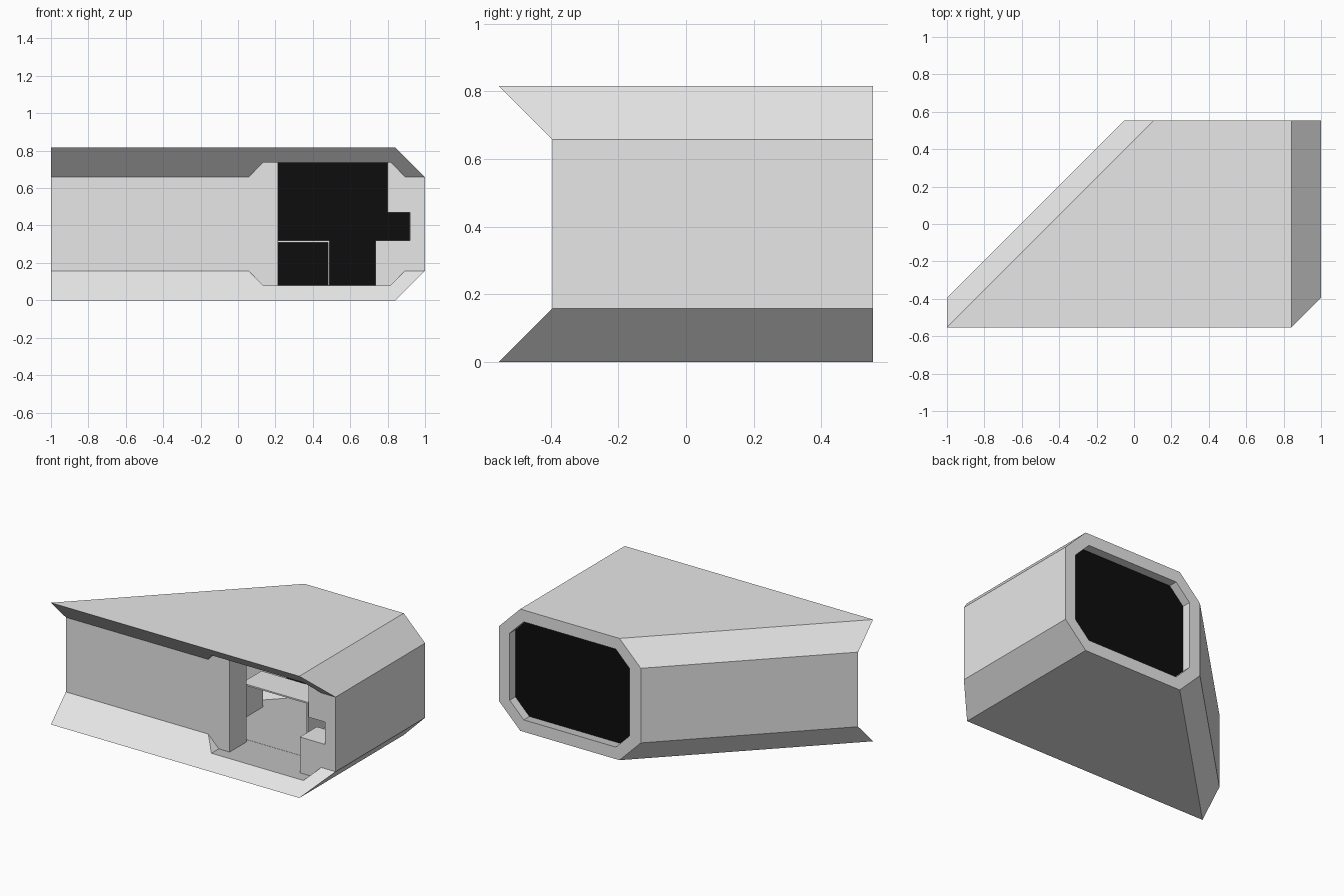
import bpy
import bmesh

cube = bpy.data.objects.get("Cube")
if cube:
    bpy.data.objects.remove(cube, do_unlink=True)


def material(name, value):
    m = bpy.data.materials.new(name)
    m.use_nodes = True
    color = (value, value, value, 1)
    m.diffuse_color = color
    m.node_tree.nodes["Principled BSDF"].inputs["Base Color"].default_value = color
    return m


shell_grey = material("light grey", 0.8)
floor_grey = material("floor grey", 0.53)
black = material("black", 0.004)


def loft(name, rings, mat):
    """Closed solid skinned through rings of equal point count."""
    bm = bmesh.new()
    loops = [[bm.verts.new(p) for p in ring] for ring in rings]
    for a, b in zip(loops, loops[1:]):
        for i in range(len(a)):
            j = (i + 1) % len(a)
            bm.faces.new((a[i], a[j], b[j], b[i]))
    bm.faces.new(loops[0])
    bm.faces.new(loops[-1])
    bmesh.ops.recalc_face_normals(bm, faces=bm.faces)
    mesh = bpy.data.meshes.new(name)
    bm.to_mesh(mesh)
    bm.free()
    mesh.materials.append(mat)
    obj = bpy.data.objects.new(name, mesh)
    bpy.context.collection.objects.link(obj)
    return obj


def storeys(wide, narrow, levels):
    """Horizontal rings: narrow at floor and roof, wide between."""
    plans = (narrow, wide, wide, narrow)
    return [[(x, y, z) for x, y in plan] for plan, z in zip(plans, levels)]


def slab(name, outline, y0, y1, mat):
    """Extrude an x-z outline along y."""
    return loft(name, [[(x, y, z) for x, z in outline] for y in (y0, y1)], mat)


def box(name, x0, x1, y0, y1, z0, z1, mat):
    return slab(name, [(x0, z0), (x1, z0), (x1, z1), (x0, z1)], y0, y1, mat)


def cut(target, cutter):
    cutter.hide_render = True
    mod = target.modifiers.new("cut", "BOOLEAN")
    mod.operation = "DIFFERENCE"
    mod.solver = "EXACT"
    mod.object = cutter
    bpy.context.view_layer.update()
    graph = bpy.context.evaluated_depsgraph_get()
    mesh = bpy.data.meshes.new_from_object(target.evaluated_get(graph))
    target.modifiers.clear()
    target.data = mesh
    bpy.data.objects.remove(cutter, do_unlink=True)


# Outer shell: outward bevels on the side and diagonal, overhang at the front
wide = [(-1, -0.395), (1, -0.395), (1, 0.553), (-0.052, 0.553)]
narrow = [(-1, -0.553), (0.842, -0.553), (0.842, 0.553), (0.106, 0.553)]
shell = loft("corridor_shell", storeys(wide, narrow, (0, 0.158, 0.658, 0.816)), shell_grey)

# Hollow room
room_wide = [(-0.68, -0.2), (0.918, -0.2), (0.918, 0.47), (-0.01, 0.47)]
room_narrow = [(-0.58, -0.2), (0.818, -0.2), (0.818, 0.47), (0.09, 0.47)]
cut(shell, loft("room_cutter",
                storeys(room_wide, room_narrow, (0.081, 0.181, 0.635, 0.735)), shell_grey))

# Eight-sided openings, front and back
L, R, B, T, C = 0.03, 0.92, 0.08, 0.737, 0.104
octagon = [(L + C, B), (R - C, B), (R, B + C), (R, T - C),
           (R - C, T), (L + C, T), (L, T - C), (L, B + C)]
cut(shell, slab("front_cutter", octagon, -0.7, -0.19, shell_grey))
cut(shell, slab("back_cutter", octagon, 0.46, 0.7, shell_grey))

# Floor colour on low upward faces inside
shell.data.materials.clear()
shell.data.materials.append(shell_grey)
shell.data.materials.append(floor_grey)
for face in shell.data.polygons:
    low = face.normal.z > 0.9 and face.center.z < 0.1
    face.material_index = 1 if low else 0

# Half-open sliding door leaves at the front
DOOR = (-0.395, -0.215)
slab("left_door_leaf", [(L, B + C), (L + C, B), (0.215, B), (0.215, T),
                        (L + C, T), (L, T - C)], *DOOR, shell_grey)
slab("right_door_leaf_lower", [(0.735, B), (R - C, B), (R, B + C),
                               (R, 0.32), (0.735, 0.32)], *DOOR, shell_grey)
slab("right_door_leaf_upper", [(0.80, 0.47), (R, 0.47), (R, T - C),
                               (R - C, T), (0.80, T)], *DOOR, shell_grey)

# Black panel closing the back opening
slab("back_panel", octagon, 0.475, 0.493, black)

# Thin desk inside
box("desk_top", 0, 0.49, 0.04, 0.25, 0.31, 0.32, shell_grey)
for name, x in (("desk_outer_leg", 0.48), ("desk_inner_leg", 0)):
    box(name, x, x + 0.01, 0.04, 0.25, 0.081, 0.31, shell_grey)
